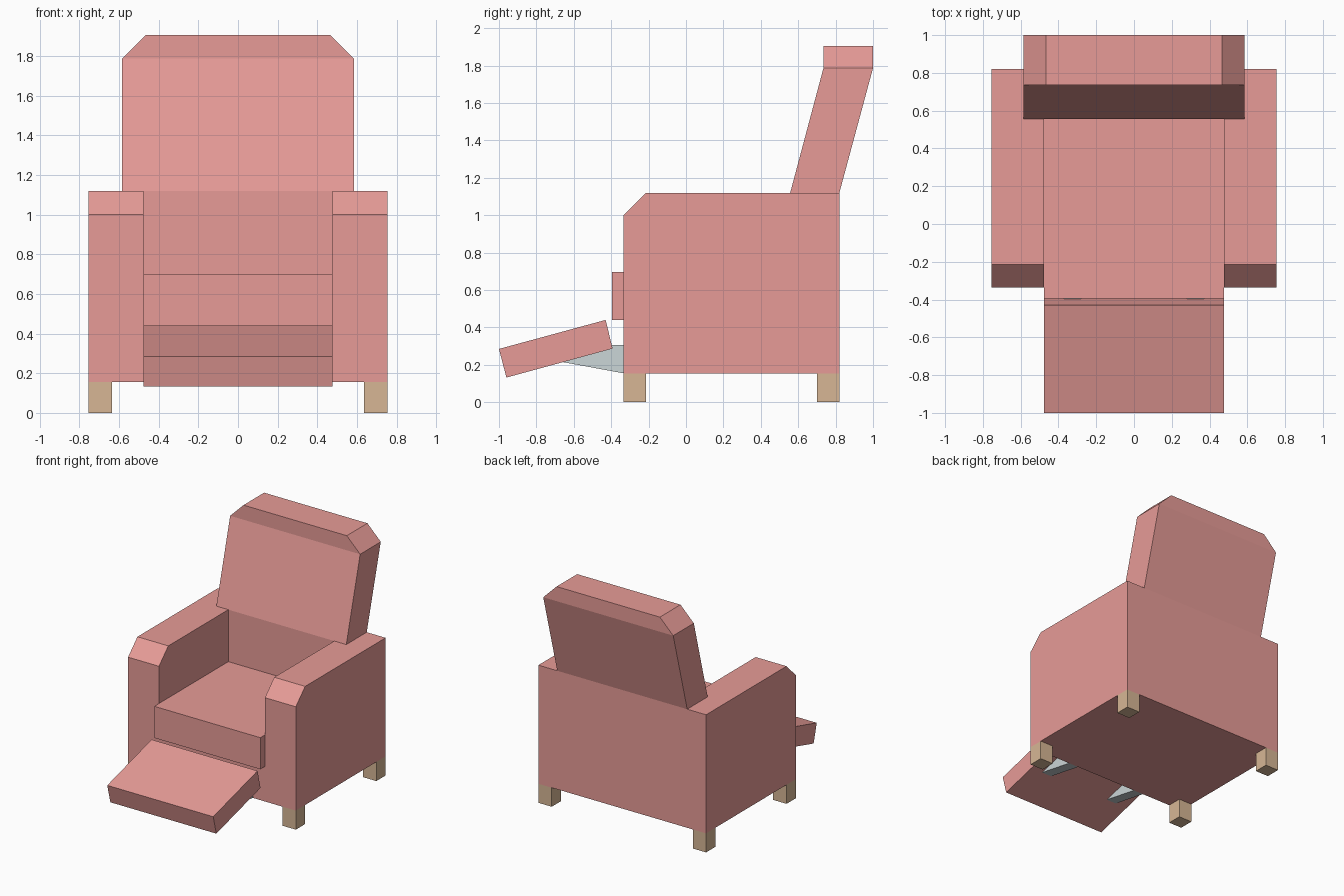
import bpy, bmesh

if "Cube" in bpy.data.objects:
    bpy.data.objects.remove(bpy.data.objects["Cube"])


def material(name, rgb):
    m = bpy.data.materials.new(name)
    m.diffuse_color = (*rgb, 1)
    m.use_nodes = True
    m.node_tree.nodes["Principled BSDF"].inputs["Base Color"].default_value = m.diffuse_color
    return m


fabric = material("fabric", (0.80, 0.33, 0.31))
wood = material("wood", (0.68, 0.47, 0.30))
metal = material("metal", (0.60, 0.67, 0.68))


def finish(name, bm, mat):
    bmesh.ops.recalc_face_normals(bm, faces=bm.faces)
    me = bpy.data.meshes.new(name)
    bm.to_mesh(me)
    bm.free()
    me.materials.append(mat)
    ob = bpy.data.objects.new(name, me)
    bpy.context.collection.objects.link(ob)
    return ob


def loft(name, rings, mat):
    """Join equal-length rings of points and cap both ends."""
    bm = bmesh.new()
    loops = [[bm.verts.new(p) for p in ring] for ring in rings]
    n = len(loops[0])
    for a, b in zip(loops, loops[1:]):
        for i in range(n):
            j = (i + 1) % n
            bm.faces.new((a[i], a[j], b[j], b[i]))
    bm.faces.new(loops[0])
    bm.faces.new(loops[-1])
    return finish(name, bm, mat)


def extrude(name, x0, x1, profile, mat):
    """Side (y, z) profile swept across x."""
    return loft(name, [[(x, y, z) for y, z in profile] for x in (x0, x1)], mat)


def box(name, x0, x1, y0, y1, z0, z1, mat):
    return extrude(name, x0, x1, [(y0, z0), (y1, z0), (y1, z1), (y0, z1)], mat)


IN, OUT = 0.477, 0.755          # inner and outer arm faces
FRONT, BACK = -0.335, 0.82
BOTTOM, TOP = 0.155, 1.12

# Body between the arms
box("base", -IN, IN, FRONT, 0.557, BOTTOM, 0.44, fabric)
box("seat", -IN, IN, -0.395, 0.557, 0.44, 0.697, fabric)
box("lower_back", -IN, IN, 0.557, BACK, BOTTOM, TOP, fabric)

# Arms, legs and footrest brackets on each side
arm = [(FRONT, BOTTOM), (BACK, BOTTOM), (BACK, TOP), (-0.215, TOP), (FRONT, 1.0)]
bracket = [(FRONT, BOTTOM), (FRONT, 0.305), (-0.45, 0.305), (-0.66, 0.215)]
for side, s in (("left", -1), ("right", 1)):
    extrude(side + "_arm", s * IN, s * OUT, arm, fabric)
    extrude(side + "_footrest_bracket", s * 0.28, s * 0.37, bracket, metal)
    for end, y in (("front", FRONT), ("back", BACK - 0.12)):
        box(f"{side}_{end}_leg", s * 0.635, s * OUT, y, y + 0.12, 0, BOTTOM, wood)

# Tilted footrest
extrude("footrest", -IN, IN,
        [(-1.0, 0.285), (-0.96, 0.132), (-0.392, 0.287), (-0.43, 0.44)], fabric)

# Leaning backrest with an upright, corner-cut top
levels = [(0.585, 0.557, BACK, TOP), (0.585, 0.735, 1.0, 1.787), (0.465, 0.735, 1.0, 1.906)]
loft("backrest", [[(-w, y0, z), (w, y0, z), (w, y1, z), (-w, y1, z)]
                  for w, y0, y1, z in levels], fabric)
